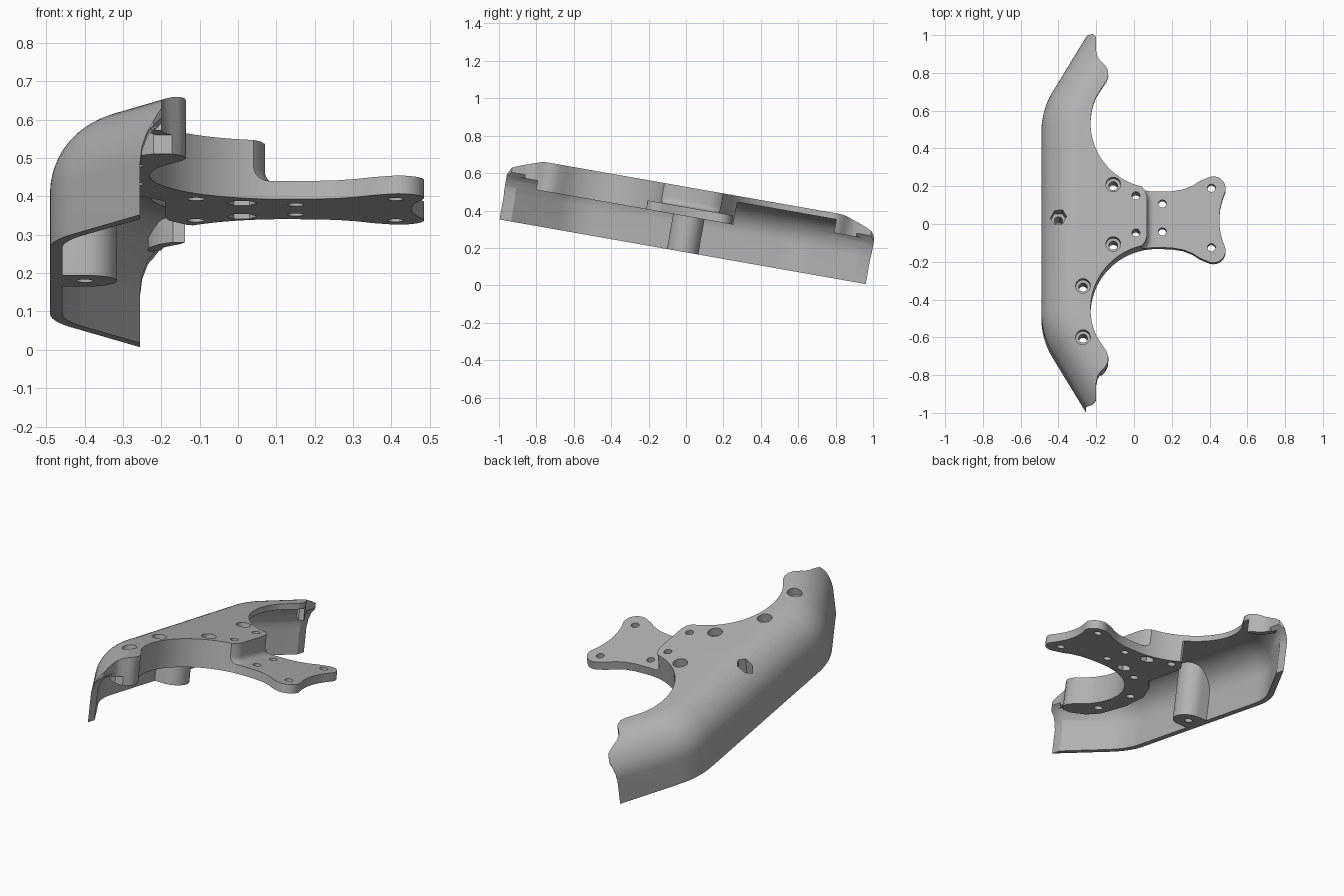
import bpy, bmesh, math
from mathutils import Matrix

cube = bpy.data.objects.get("Cube")
if cube:
    bpy.data.objects.remove(cube, do_unlink=True)

TOP, WALL, ROUND, UNDER, TAIL = 0.345, 0.032, 0.2, 0.19, 0.238


def loft(name, levels):
    """Closed solid through rings; levels is a list of (plan points, height)."""
    bm = bmesh.new()
    rings = [[bm.verts.new((x, y, z)) for x, y in pts] for pts, z in levels]
    n = len(rings[0])
    for low, high in zip(rings, rings[1:]):
        for i in range(n):
            j = (i + 1) % n
            bm.faces.new((low[i], low[j], high[j], high[i]))
    bm.faces.new(rings[0][::-1])
    bm.faces.new(rings[-1])
    bmesh.ops.recalc_face_normals(bm, faces=bm.faces)
    mesh = bpy.data.meshes.new(name)
    bm.to_mesh(mesh)
    bm.free()
    ob = bpy.data.objects.new(name, mesh)
    bpy.context.collection.objects.link(ob)
    return ob


def prism(name, pts, z0, z1):
    return loft(name, [(pts, z0), (pts, z1)])


def ring(x, y, r, n=28):
    return [(x + r * math.cos(math.tau * i / n), y + r * math.sin(math.tau * i / n))
            for i in range(n)]


def combine(target, tool, operation):
    """Apply a boolean and discard the tool."""
    mod = target.modifiers.new("cut", 'BOOLEAN')
    mod.operation, mod.solver, mod.object = operation, 'EXACT', tool
    bpy.context.view_layer.objects.active = target
    bpy.ops.object.modifier_apply(modifier=mod.name)
    bpy.data.objects.remove(tool, do_unlink=True)


def mirrored(half):
    """Plan loop from a half listed from the far end to the centre."""
    return half + [(x, -y) for x, y in reversed(half)]


# Outer wall line, moved inwards by d
def wall_line(d):
    bend, r, cx, cy = math.radians(31), 0.4, -0.09, 0.492
    half = []
    for i in range(13):
        t = bend * i / 12
        half.append((cx - (r - d) * math.cos(t), cy + (r - d) * math.sin(t)))
    x, y = half[-1]
    half.append((x + 2.2 * math.sin(bend), y + 2.2 * math.cos(bend)))
    return mirrored(half[::-1])


def rounded_body(name, thick, bottom):
    r = ROUND - thick
    levels = [(wall_line(thick), bottom)]
    for i in range(15):
        t = math.pi / 2 * i / 14
        levels.append((wall_line(thick + r * (1 - math.cos(t))),
                       TOP - ROUND + r * math.sin(t)))
    return loft(name, levels)


body = rounded_body("guard_with_bracket", 0, 0)
hollow = rounded_body("hollow", WALL, -0.1)

# Solid parts kept inside the hollow: bracket and arm, post, edge lips
arm = [(-0.19, 0.13), (-0.18, 0.17), (-0.13, 0.24), (-0.05, 0.25), (0.6, 0.3),
       (0.6, -0.83), (-0.22, -0.83), (-0.29, -0.78), (-0.33, -0.7), (-0.345, -0.5),
       (-0.32, -0.32), (-0.26, -0.2), (-0.19, -0.12)]
combine(hollow, prism("arm", arm, UNDER, 0.5), 'DIFFERENCE')

POST_X, POST_R = -0.4, 0.085
post = [(POST_X + POST_R * math.cos(a), POST_R * math.sin(a))
        for a in [math.pi * (i / 20 - 0.5) for i in range(21)]]
post += [(-0.6, POST_R), (-0.6, -POST_R)]
combine(hollow, prism("post", post, -0.3, 0.5), 'DIFFERENCE')

for side in (1, -1):
    lip = [(-0.235, 1.2), (-0.235, 0.87), (-0.205, 0.81), (-0.17, 0.78),
           (0, 0.78), (0, 1.2)]
    combine(hollow, prism("lip", [(x, side * y) for x, y in lip], 0.24, 0.5),
            'DIFFERENCE')

combine(body, hollow, 'DIFFERENCE')

# Plan outline: tip, knob, large concave arc, flared tail
half = [(-0.7, 0.997), (-0.22, 0.997), (-0.2, 0.975), (-0.2, 0.89), (-0.192, 0.855),
        (-0.172, 0.83), (-0.152, 0.81), (-0.139, 0.785), (-0.136, 0.755),
        (-0.146, 0.725), (-0.17, 0.69)]
for i in range(33):
    a = math.radians(156 + 114 * i / 32)
    half.append((0.12 + 0.35 * math.cos(a), 0.5 + 0.35 * math.sin(a)))
half += [(0.2, 0.152), (0.26, 0.162), (0.31, 0.182), (0.35, 0.208)]
for i in range(13):
    a = math.radians(115 - 130 * i / 12)
    half.append((0.42 + 0.065 * math.cos(a), 0.167 + 0.065 * math.sin(a)))
half += [(0.468, 0.11), (0.456, 0.06), (0.452, 0.02)]
combine(body, prism("outline", mirrored(half), -0.3, 0.6), 'INTERSECT')

# Curved end edges at both tips
for side in (1, -1):
    section = [(-0.255, -0.1), (-0.255, 0.14), (-0.25, 0.18), (-0.235, 0.22),
               (-0.195, 0.265), (0, 0.265), (0, -0.1)]
    tip = prism("tip_cut", section, 0.9, 1.2)
    tip.data.transform(Matrix(((1, 0, 0, 0), (0, 0, side, 0), (0, 1, 0, 0), (0, 0, 0, 1))))
    if side > 0:
        tip.data.flip_normals()
    combine(body, tip, 'DIFFERENCE')

# Step down to the tail plate, with a fillet at its foot
FILLET = 0.035
levels = []
for i in range(8):
    h = FILLET * (1 - math.cos(math.pi / 2 * i / 7))
    s = FILLET * (1 - math.sin(math.pi / 2 * i / 7))
    step = [(0.7, 0.35), (0.015 + s, 0.35), (0.015 + s, 0.175), (0.04 + s, 0.16),
            (0.06 + s, 0.135), (0.07 + s, 0.1)]
    levels.append((mirrored(step), TAIL + h))
levels.append((mirrored(step), 0.6))
combine(body, loft("step_cut", levels), 'DIFFERENCE')


def drill(x, y, r, z0=-0.2, z1=0.6, sides=28):
    combine(body, prism("drill", ring(x, y, r, sides), z0, z1), 'DIFFERENCE')


# Bolt holes, counterbores and nut pockets
for side in (1, -1):
    for x, y in ((0.01, 0.1), (0.15, 0.075), (0.41, 0.16)):
        drill(x, 0.01 + side * y, 0.021)
    drill(0.01, 0.01 + side * 0.1, 0.04, 0, 0.235, 6)
for x, y in ((-0.11, 0.17), (-0.11, -0.15), (-0.27, -0.375), (-0.27, -0.65)):
    drill(x, y, 0.023)
    drill(x, y, 0.039, 0.3, 0.6)
drill(POST_X, 0, 0.022)
drill(POST_X, 0, 0.043, 0.2, 0.6, 6)

# Clean up, tilt into place, shade and colour
bm = bmesh.new()
bm.from_mesh(body.data)
bmesh.ops.remove_doubles(bm, verts=bm.verts, dist=0.0002)
bmesh.ops.recalc_face_normals(bm, faces=bm.faces)
bm.to_mesh(body.data)
bm.free()
body.data.transform(Matrix.Translation((0, -0.018, 0.1795))
                    @ Matrix.Rotation(math.radians(-10), 4, 'X'))

grey = bpy.data.materials.new("plain_grey")
grey.use_nodes = True
grey.diffuse_color = (0.45, 0.45, 0.45, 1)
grey.node_tree.nodes["Principled BSDF"].inputs["Base Color"].default_value = (0.45, 0.45, 0.45, 1)
body.data.materials.clear()
body.data.materials.append(grey)
bpy.ops.object.select_all(action='DESELECT')
body.select_set(True)
bpy.context.view_layer.objects.active = body
bpy.ops.object.shade_smooth_by_angle(angle=math.radians(30))
